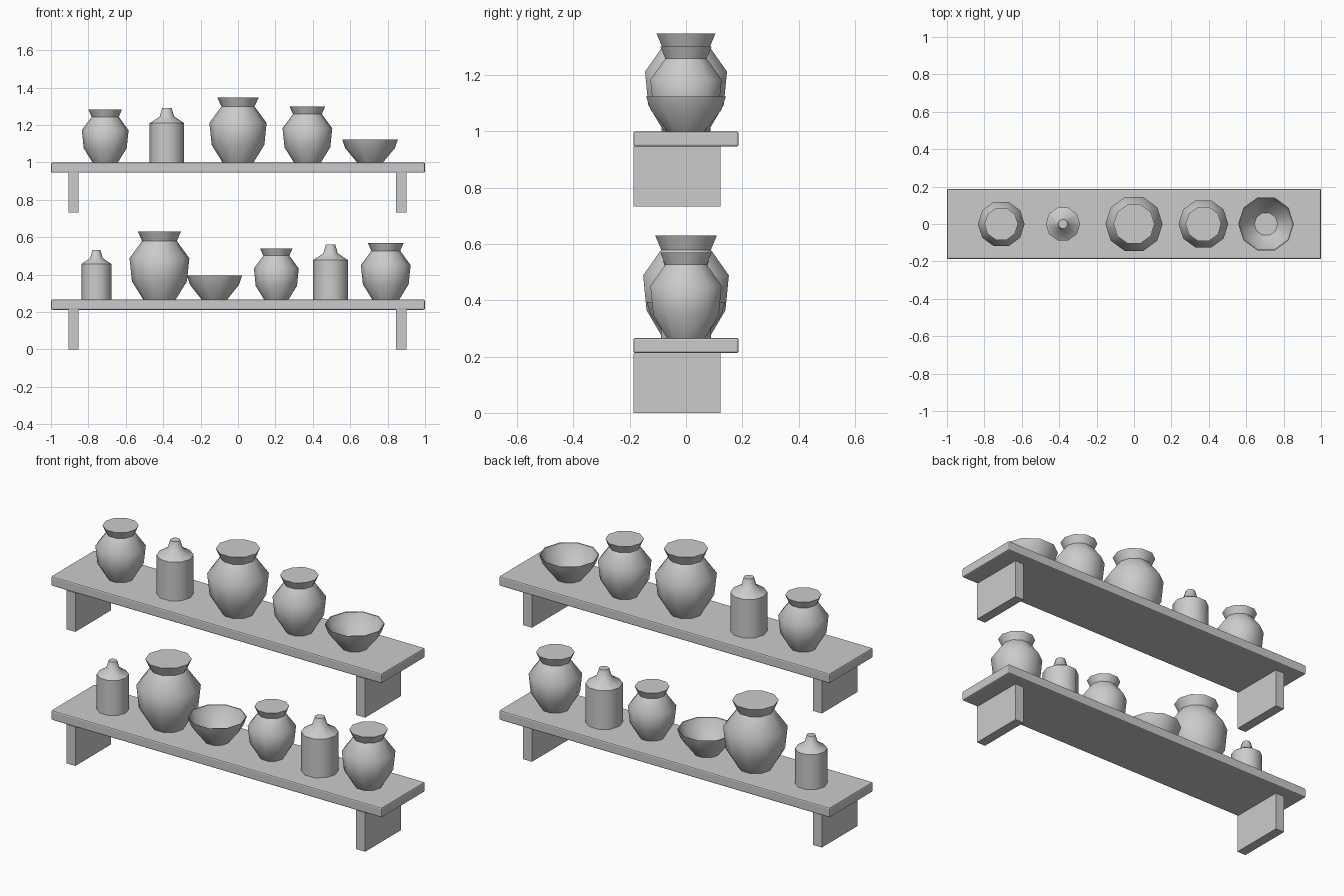
import bpy, bmesh
from math import cos, sin, tau, radians

cube = bpy.data.objects.get("Cube")
if cube:
    bpy.data.objects.remove(cube, do_unlink=True)

clay = bpy.data.materials.new("plain_grey")
clay.use_nodes = True
grey = (0.6, 0.6, 0.6, 1)
clay.diffuse_color = grey
clay.node_tree.nodes["Principled BSDF"].inputs["Base Color"].default_value = grey

SIDES = 10
# Profiles as (radius, height) fractions
JAR = [(0.54, 0), (0.92, 0.27), (1, 0.61), (0.58, 0.86), (0.72, 1)]
BOTTLE = [(1, 0), (1, 0.72), (0.42, 0.84), (0.27, 1)]
BOWL = [(0.46, 0), (0.89, 0.62), (1, 1)]


def finish(name, bm):
    bmesh.ops.recalc_face_normals(bm, faces=bm.faces[:])
    mesh = bpy.data.meshes.new(name)
    bm.to_mesh(mesh)
    bm.free()
    mesh.materials.append(clay)
    obj = bpy.data.objects.new(name, mesh)
    bpy.context.collection.objects.link(obj)
    return obj


def box(name, x, y, z):
    bm = bmesh.new()
    bmesh.ops.create_cube(bm, size=1)
    for v in bm.verts:
        v.co = [lo + (c + 0.5) * (hi - lo) for c, (lo, hi) in zip(v.co, (x, y, z))]
    return finish(name, bm)


def turned(name, profile, x, z, radius, height):
    """Closed faceted lathe with smooth sides."""
    bm = bmesh.new()
    rings = [[bm.verts.new((x + r * radius * cos(tau * i / SIDES),
                            r * radius * sin(tau * i / SIDES), z + h * height))
              for i in range(SIDES)] for r, h in profile]
    for low, high in zip(rings, rings[1:]):
        for i in range(SIDES):
            j = (i + 1) % SIDES
            bm.faces.new((low[i], low[j], high[j], high[i]))
    bm.faces.new(rings[0])
    bm.faces.new(rings[-1])
    obj = finish(name, bm)
    bpy.ops.object.select_all(action="DESELECT")
    obj.select_set(True)
    bpy.context.view_layer.objects.active = obj
    bpy.ops.object.shade_smooth_by_angle(angle=radians(44))
    return obj


# The bowl follows its outside with a thin wall
BOWL += [(0.97, 0.99), (0.85, 0.64), (0.42, 0.07)]

# Shelf boards with their brackets
for level, base in (("lower", 0), ("upper", 0.733)):
    board = box(level + "_shelf", (-1, 1), (-0.187, 0.187), (base + 0.212, base + 0.266))
    bevel = board.modifiers.new("soft_edges", "BEVEL")
    bevel.width = 0.007
    bevel.segments = 2
    for side, x in (("right", -0.88), ("left", 0.873)):
        box(f"{level}_{side}_bracket", (x - 0.027, x + 0.027),
            (-0.187, 0.122), (base, base + 0.213))

# Pottery standing on each board: name, profile, x, radius, height
lower = [("small_bottle", BOTTLE, -0.757, 0.08, 0.265),
         ("large_jar", JAR, -0.42, 0.16, 0.364),
         ("bowl", BOWL, -0.126, 0.147, 0.128),
         ("small_jar", JAR, 0.205, 0.12, 0.273),
         ("bottle", BOTTLE, 0.495, 0.093, 0.294),
         ("medium_jar", JAR, 0.79, 0.133, 0.303)]
upper = [("small_jar", JAR, -0.71, 0.125, 0.284),
         ("bottle", BOTTLE, -0.38, 0.092, 0.293),
         ("large_jar", JAR, 0, 0.153, 0.348),
         ("medium_jar", JAR, 0.371, 0.133, 0.301),
         ("bowl", BOWL, 0.706, 0.149, 0.124)]
for level, z, row in (("lower", 0.266, lower), ("upper", 0.999, upper)):
    for name, profile, x, radius, height in row:
        turned(f"{level}_{name}", profile, x, z, radius, height)
